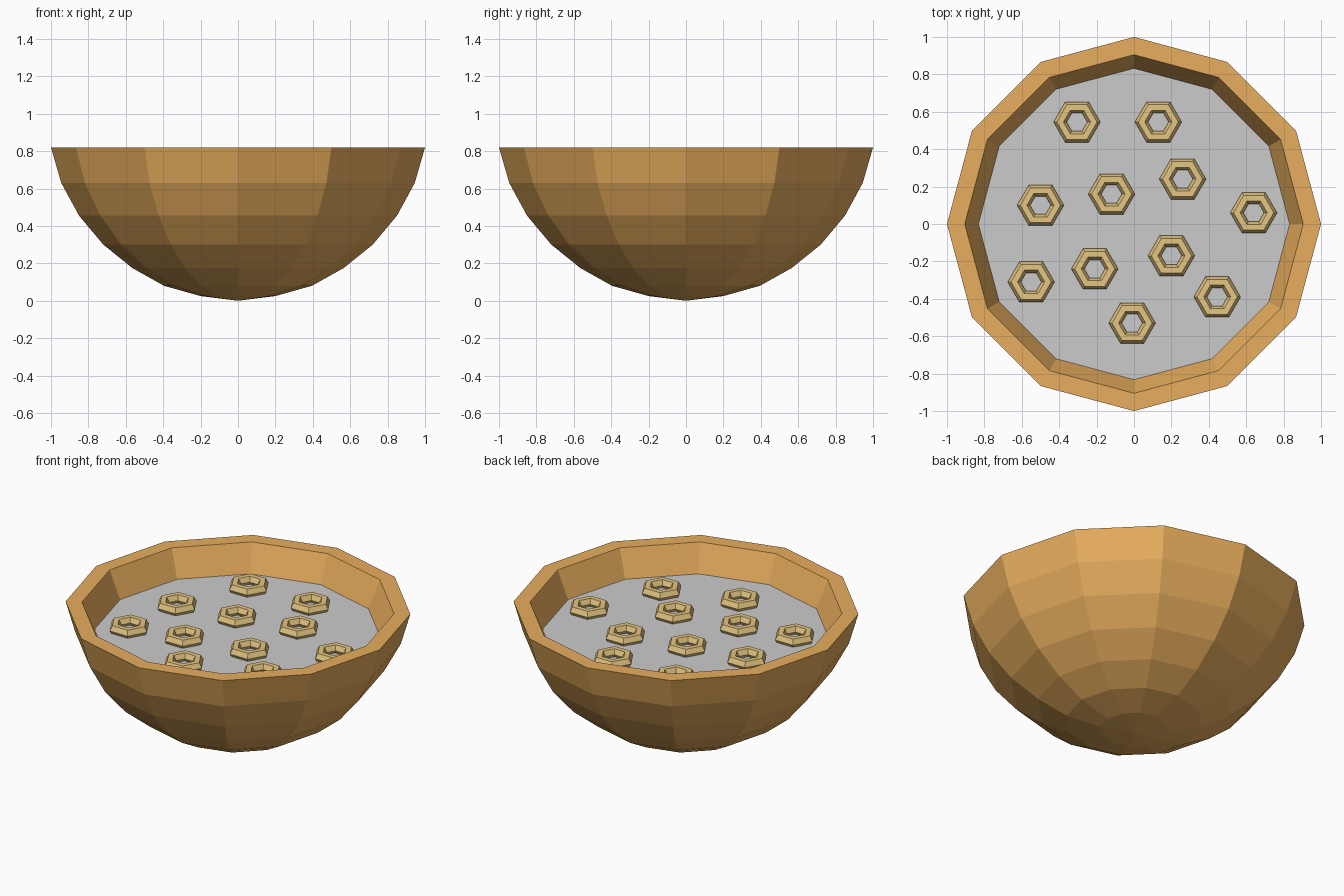
import bpy, bmesh
from math import sin, cos, pi

if "Cube" in bpy.data.objects:
    bpy.data.objects.remove(bpy.data.objects["Cube"])


def material(name, rgb):
    m = bpy.data.materials.new(name)
    m.diffuse_color = (*rgb, 1)
    m.use_nodes = True
    m.node_tree.nodes["Principled BSDF"].inputs["Base Color"].default_value = m.diffuse_color
    return m


def make_object(name, bm, mat=None):
    bmesh.ops.recalc_face_normals(bm, faces=bm.faces)
    me = bpy.data.meshes.new(name)
    bm.to_mesh(me)
    bm.free()
    ob = bpy.data.objects.new(name, me)
    bpy.context.collection.objects.link(ob)
    if mat:
        me.materials.append(mat)
    return ob


def lathe(name, profile, sides, mat=None, closed=False):
    """Flat-faced solid of revolution; radius 0 points become poles."""
    bm = bmesh.new()
    rings = []
    for r, z in profile:
        n = sides if r > 0 else 1
        rings.append([bm.verts.new((r * cos(2 * pi * i / sides), r * sin(2 * pi * i / sides), z))
                      for i in range(n)])
    pairs = list(zip(rings, rings[1:]))
    if closed:
        pairs.append((rings[-1], rings[0]))
    for a, b in pairs:
        for i in range(sides):
            j = (i + 1) % sides
            quad = [a[i % len(a)], a[j % len(a)], b[j % len(b)], b[i % len(b)]]
            bm.faces.new(list(dict.fromkeys(quad)))
    return make_object(name, bm, mat)


orange = material("bowl_orange", (0.8, 0.42, 0.11))
toasted = material("cereal_tan", (0.78, 0.56, 0.22))

# Bowl: outer wall from the base up, over the rim, then down the inside
outer = [(0, 0.0), (0.2, 0.025), (0.395, 0.08), (0.565, 0.175), (0.72, 0.3),
         (0.85, 0.455), (0.945, 0.63), (1.0, 0.82)]
inner = [(0.905, 0.82), (0.83, 0.645), (0.76, 0.51), (0.645, 0.37),
         (0.505, 0.255), (0.355, 0.17), (0.18, 0.12), (0, 0.1)]
lathe("bowl", outer + inner, 12, orange)

# Milk surface
milk_z = 0.65
bm = bmesh.new()
bm.faces.new([bm.verts.new((0.832 * cos(pi * i / 6), 0.832 * sin(pi * i / 6), milk_z))
              for i in range(12)])
make_object("milk", bm)

# Cereal rings: six-sided torus with a six-sided section
section = [(0.09 + 0.035 * cos(pi * k / 3), 0.035 * sin(pi * k / 3)) for k in range(6)]
spots = [(-0.305, 0.545), (0.13, 0.545), (-0.5, 0.1), (-0.12, 0.16), (0.26, 0.24), (0.64, 0.06),
         (-0.55, -0.31), (-0.21, -0.24), (0.2, -0.17), (0.445, -0.39), (-0.01, -0.53)]
first = lathe("cereal_ring", section, 6, toasted, closed=True)
for n, (x, y) in enumerate(spots):
    ring = first if n == 0 else first.copy()
    if n:
        bpy.context.collection.objects.link(ring)
    ring.location = (x, y, milk_z + 0.018)
